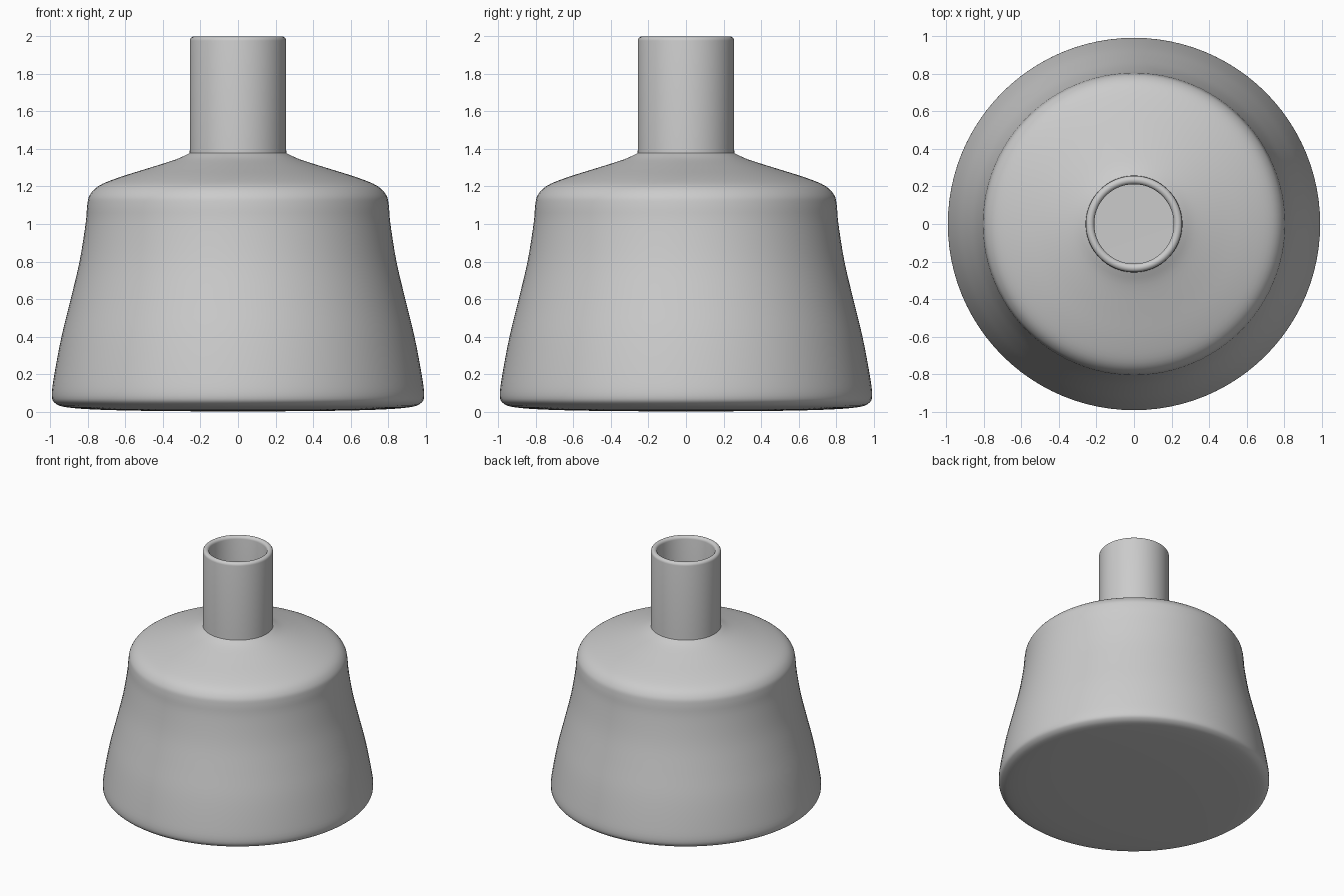
import bpy, bmesh, math
from mathutils import Vector

if "Cube" in bpy.data.objects:
    bpy.data.objects.remove(bpy.data.objects["Cube"])

SEGMENTS = 96
WALL = 0.045


def smooth_curve(points, steps=4):
    """Catmull-Rom curve through the (radius, z) points."""
    p = [Vector(q) for q in points]
    p = [2 * p[0] - p[1]] + p + [2 * p[-1] - p[-2]]
    out = []
    for i in range(1, len(p) - 2):
        a, b, c, d = p[i - 1:i + 3]
        for k in range(steps):
            t = k / steps
            out.append(0.5 * (2 * b + (c - a) * t + (2 * a - 5 * b + 4 * c - d) * t * t
                              + (3 * b - a - 3 * c + d) * t ** 3))
    return out + [p[-2]]


def offset(curve, dist):
    """Shift a profile inwards along its normals."""
    out = []
    for i, q in enumerate(curve):
        t = (curve[min(i + 1, len(curve) - 1)] - curve[max(i - 1, 0)]).normalized()
        out.append(q + Vector((-t.y, t.x)) * dist)
    return out


def lathe(name, profile, material):
    bm = bmesh.new()
    rings = []
    for r, z in profile:
        if r < 1e-4:
            rings.append([bm.verts.new((0, 0, z))])
        else:
            rings.append([bm.verts.new((r * math.cos(a), r * math.sin(a), z))
                          for a in (2 * math.pi * i / SEGMENTS for i in range(SEGMENTS))])
    for lo, hi in zip(rings, rings[1:]):
        for i in range(SEGMENTS):
            j = (i + 1) % SEGMENTS
            if len(lo) == 1:
                bm.faces.new((lo[0], hi[j], hi[i]))
            elif len(hi) == 1:
                bm.faces.new((lo[i], lo[j], hi[0]))
            else:
                bm.faces.new((lo[i], lo[j], hi[j], hi[i]))
    bmesh.ops.recalc_face_normals(bm, faces=bm.faces)
    mesh = bpy.data.meshes.new(name)
    bm.to_mesh(mesh)
    bm.free()
    mesh.materials.append(material)
    obj = bpy.data.objects.new(name, mesh)
    bpy.context.collection.objects.link(obj)
    bpy.context.view_layer.objects.active = obj
    obj.select_set(True)
    bpy.ops.object.shade_smooth_by_angle(angle=math.radians(40))
    return obj


grey = bpy.data.materials.new("plain grey")
grey.diffuse_color = (0.6, 0.6, 0.6, 1)
grey.use_nodes = True
grey.node_tree.nodes["Principled BSDF"].inputs["Base Color"].default_value = grey.diffuse_color

# Body: shallow base, flared side, rounded shoulder
body = smooth_curve([(0, 0), (0.45, 0.003), (0.75, 0.01), (0.91, 0.022), (0.972, 0.042),
                     (0.993, 0.085), (0.979, 0.2), (0.941, 0.4), (0.892, 0.6), (0.845, 0.8),
                     (0.813, 1.0), (0.804, 1.1), (0.79, 1.155), (0.74, 1.205),
                     (0.63, 1.25), (0.47, 1.3), (0.33, 1.345), (0.258, 1.378)])
inside = [q for q in offset(body, WALL) if q.x > 0.235]

# Neck with a rounded lip, then back down the inner wall to the inner floor
outer_r, inner_r = 0.257, 0.212
mid, half = (outer_r + inner_r) / 2, (outer_r - inner_r) / 2
lip = [(mid + half * math.cos(a), 2 - half + half * math.sin(a))
       for a in (math.pi * k / 8 for k in range(9))]
profile = [tuple(q) for q in body] + [(outer_r, 1.4)] + lip + [(inner_r, 1.36)]
profile += [tuple(q) for q in reversed(inside)] + [(0, WALL)]

lathe("flask", profile, grey)
